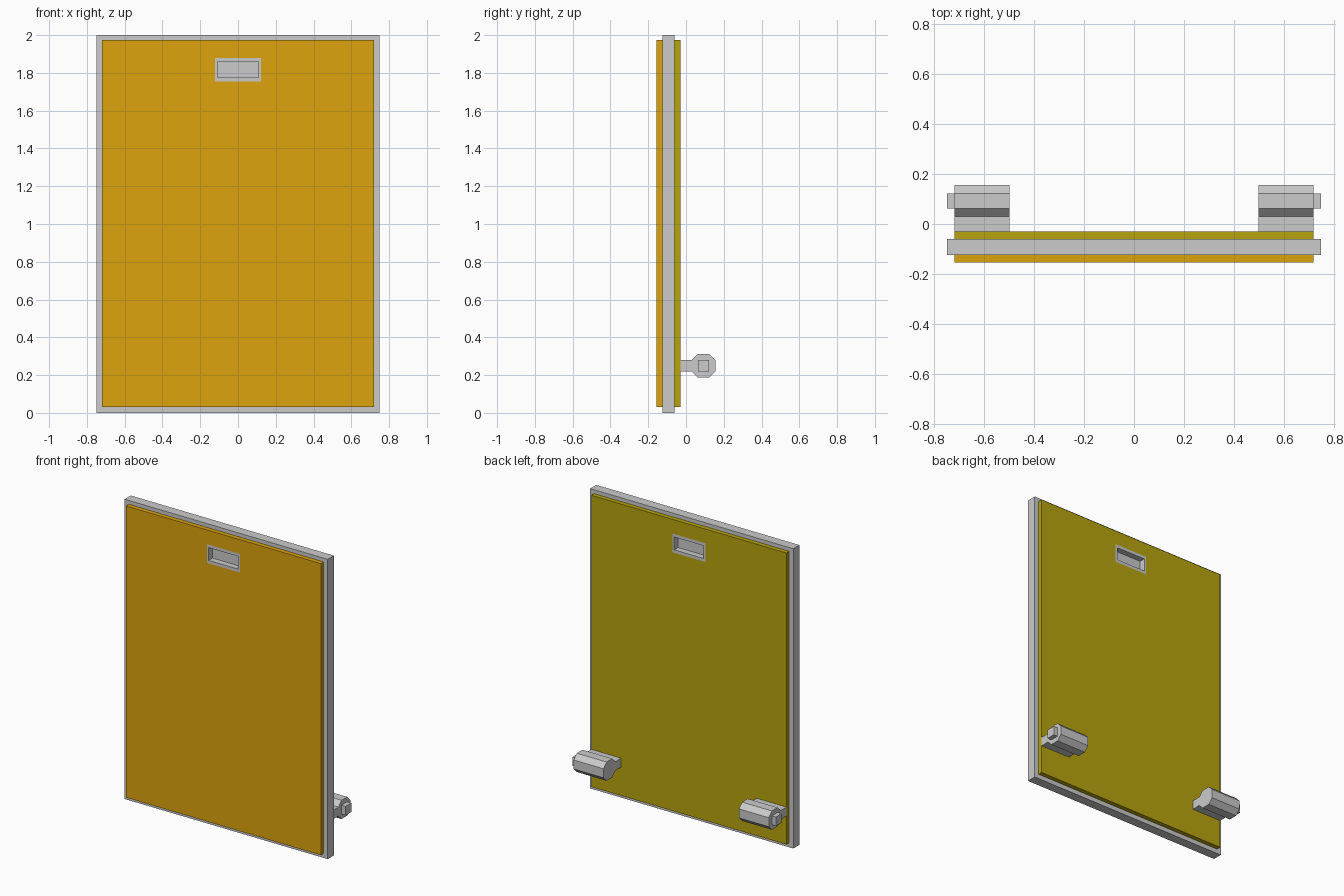
import bpy
import bmesh

if "Cube" in bpy.data.objects:
    bpy.data.objects.remove(bpy.data.objects["Cube"])


def material(name, color):
    mat = bpy.data.materials.new(name)
    mat.diffuse_color = (*color, 1)
    mat.use_nodes = True
    mat.node_tree.nodes["Principled BSDF"].inputs["Base Color"].default_value = mat.diffuse_color
    return mat


def loft(name, sections, closed=False, mat=None):
    """Skin matching point loops; cap the ends, or join last to first if closed."""
    bm = bmesh.new()
    loops = [[bm.verts.new(p) for p in s] for s in sections]
    n = len(loops[0])
    pairs = list(zip(loops, loops[1:]))
    if closed:
        pairs.append((loops[-1], loops[0]))
    else:
        bm.faces.new(loops[0])
        bm.faces.new(loops[-1])
    for a, b in pairs:
        for i in range(n):
            j = (i + 1) % n
            bm.faces.new((a[i], a[j], b[j], b[i]))
    bmesh.ops.recalc_face_normals(bm, faces=bm.faces)
    mesh = bpy.data.meshes.new(name)
    bm.to_mesh(mesh)
    bm.free()
    obj = bpy.data.objects.new(name, mesh)
    bpy.context.collection.objects.link(obj)
    if mat:
        mesh.materials.append(mat)
    return obj


def rect(half_x, z0, z1, y):
    return [(-half_x, y, z0), (half_x, y, z0), (half_x, y, z1), (-half_x, y, z1)]


def prism_x(name, profile, x0, x1):
    return loft(name, [[(x, y, z) for y, z in profile] for x in (x0, x1)])


HOLE = (0.122, 1.755, 1.88)
POCKET = (0.108, 1.775, 1.86)
SLAB = (0.75, 0.0, 2.0)
PANEL = (0.72, 0.03, 1.975)
Y_FRONT, Y_SLAB_F, Y_SLAB_B, Y_BACK = -0.155, -0.125, -0.06, -0.03


def plate(name, size, y0, y1, mat=None):
    return loft(name, [rect(*size, y0), rect(*size, y1),
                       rect(*HOLE, y1), rect(*HOLE, y0)], True, mat)


# Door core and coloured skins, all pierced for the handle
plate("door_core", SLAB, Y_SLAB_F, Y_SLAB_B)
plate("front_panel", PANEL, Y_FRONT, Y_SLAB_F, material("orange", (0.72, 0.37, 0.004)))
plate("back_panel", PANEL, Y_SLAB_B, Y_BACK, material("yellow", (0.48, 0.37, 0.004)))

# Handle insert with a recessed pocket on each face
loft("handle_insert", [rect(*POCKET, Y_FRONT + 0.04), rect(*POCKET, Y_FRONT),
                       rect(*HOLE, Y_FRONT), rect(*HOLE, Y_BACK),
                       rect(*POCKET, Y_BACK), rect(*POCKET, Y_BACK - 0.04)])

# Hinges: octagonal barrel on a flat arm, with a square pin outside
CY, CZ, R, F = 0.093, 0.25, 0.0625, 0.03
barrel = [(Y_BACK, CZ - F), (CY - R, CZ - F), (CY - F, CZ - R), (CY + F, CZ - R),
          (CY + R, CZ - F), (CY + R, CZ + F), (CY + F, CZ + R), (CY - F, CZ + R),
          (CY - R, CZ + F), (Y_BACK, CZ + F)]
pin = [(CY - F, CZ - F), (CY + F, CZ - F), (CY + F, CZ + F), (CY - F, CZ + F)]
for side, s in (("left", -1), ("right", 1)):
    prism_x(f"{side}_hinge_barrel", barrel, s * 0.5, s * 0.72)
    prism_x(f"{side}_hinge_pin", pin, s * 0.72, s * 0.75)
